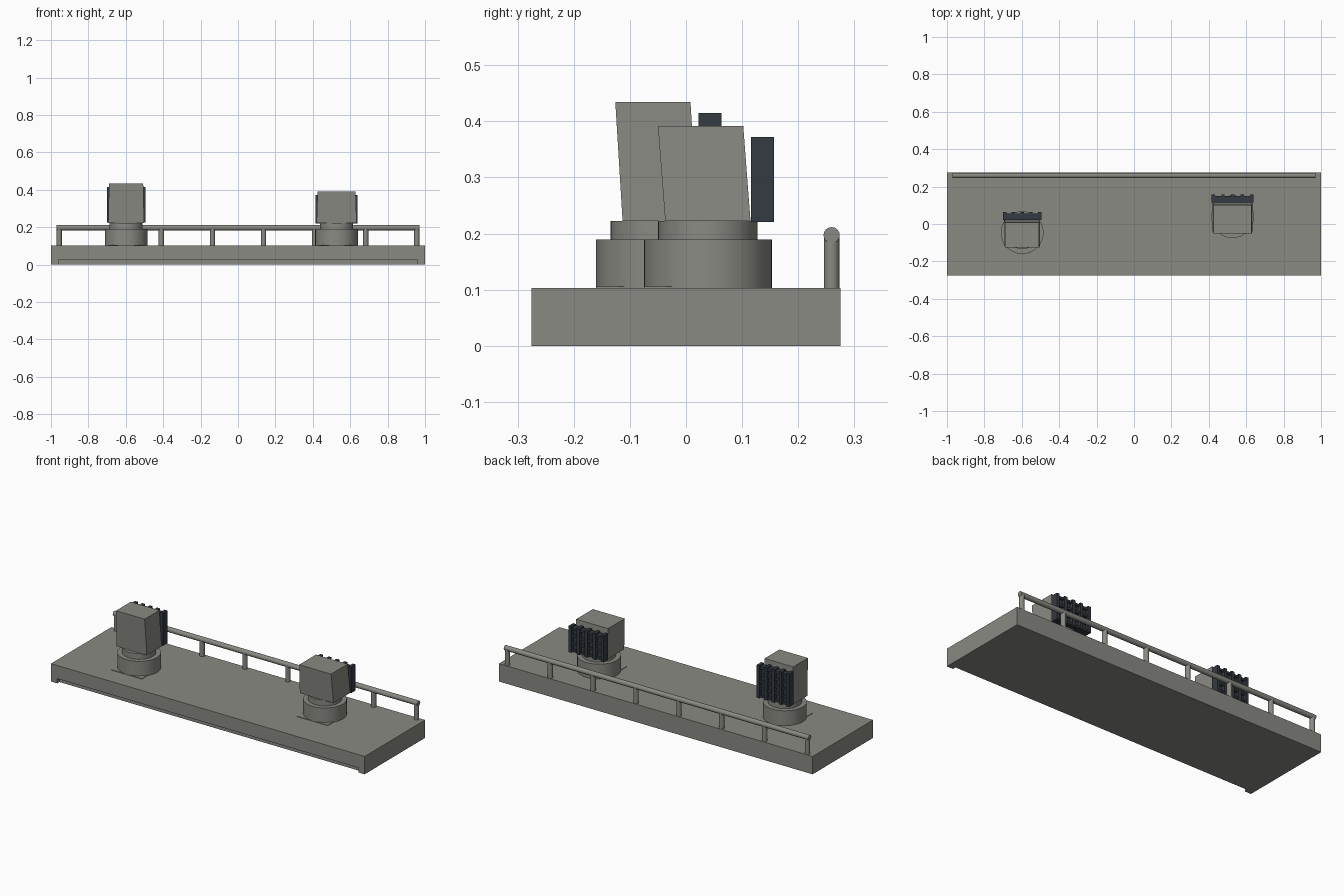
import bpy, bmesh, math
from mathutils import Matrix

if "Cube" in bpy.data.objects:
    bpy.data.objects.remove(bpy.data.objects["Cube"])


def material(name, rgb):
    m = bpy.data.materials.new(name)
    m.diffuse_color = (*rgb, 1)
    m.use_nodes = True
    m.node_tree.nodes["Principled BSDF"].inputs["Base Color"].default_value = m.diffuse_color
    return m


GREY = material("warm_grey", (0.25, 0.255, 0.225))
DARK = material("dark_slate", (0.035, 0.043, 0.055))


def finish(name, bm, mat, smooth=False):
    bmesh.ops.recalc_face_normals(bm, faces=bm.faces)
    me = bpy.data.meshes.new(name)
    bm.to_mesh(me)
    bm.free()
    me.materials.append(mat)
    ob = bpy.data.objects.new(name, me)
    bpy.context.collection.objects.link(ob)
    if smooth:
        bpy.ops.object.select_all(action='DESELECT')
        ob.select_set(True)
        bpy.context.view_layer.objects.active = ob
        bpy.ops.object.shade_smooth_by_angle(angle=math.radians(35))
    return ob


def add_box(bm, x0, x1, y0, y1, z0, z1):
    m = Matrix.Translation(((x0 + x1) / 2, (y0 + y1) / 2, (z0 + z1) / 2))
    m = m @ Matrix.Diagonal((x1 - x0, y1 - y0, z1 - z0, 1))
    return bmesh.ops.create_cube(bm, size=1, matrix=m)["verts"]


def add_cylinder(bm, x, y, z0, z1, r, n=48):
    bmesh.ops.create_cone(bm, cap_ends=True, segments=n, radius1=r, radius2=r,
                          depth=z1 - z0, matrix=Matrix.Translation((x, y, (z0 + z1) / 2)))


# Deck slab with a shallow recess along the lower front edge
DECK = 0.103
outline = [(-1, 0), (-0.96, 0), (-0.96, 0.027), (0.96, 0.027), (0.96, 0), (1, 0), (1, DECK), (-1, DECK)]
bm = bmesh.new()
face = bm.faces.new([bm.verts.new((x, -0.275, z)) for x, z in outline])
lip = bmesh.ops.extrude_face_region(bm, geom=[face])["geom"]
bmesh.ops.translate(bm, vec=(0, 0.02, 0), verts=[v for v in lip if isinstance(v, bmesh.types.BMVert)])
finish("deck_front_lip", bm, GREY)
bm = bmesh.new()
add_box(bm, -1, 1, -0.255, 0.275, 0, DECK)
finish("deck", bm, GREY)

# Railing along the back edge
RAIL_Y, RAIL_Z, RAIL_R = 0.2595, 0.197, 0.0145
bm = bmesh.new()
bmesh.ops.create_cone(bm, cap_ends=True, segments=16, radius1=RAIL_R, radius2=RAIL_R, depth=1.94,
                      matrix=Matrix.Translation((0, RAIL_Y, RAIL_Z)) @ Matrix.Rotation(math.pi / 2, 4, 'Y'))
finish("railing_bar", bm, GREY, True)
bm = bmesh.new()
for i in range(8):
    add_cylinder(bm, -0.956 + i * 1.912 / 7, RAIL_Y, DECK, RAIL_Z, 0.014, 16)
finish("railing_posts", bm, GREY, True)


def turret(side, cx, cy, head_w, y_front, y_back, top, panel_w, panel_y, panel_z, rows):
    # Round pedestal, neck and thin foot plate
    bm = bmesh.new()
    add_cylinder(bm, cx, cy, DECK, 0.189, 0.114)
    add_cylinder(bm, cx, cy, 0.189, 0.222, 0.0885)
    finish(side + "_pedestal", bm, GREY, True)
    bm = bmesh.new()
    add_box(bm, cx - 0.097, cx + 0.097, cy - 0.114, cy, DECK, 0.106)
    finish(side + "_foot_plate", bm, GREY)

    # Head block leaning forward and narrowing slightly at the top
    bm = bmesh.new()
    for v in add_box(bm, cx - head_w, cx + head_w, y_front, y_back, 0.222, top):
        if v.co.z > 0.3:
            v.co.y -= 0.013
            v.co.x = cx + (v.co.x - cx) * 0.95
    finish(side + "_head", bm, GREY)

    # Ribbed panel on the back of the head
    z0, z1 = panel_z
    y0, y1 = panel_y
    ym = y0 + (y1 - y0) * 0.55
    bm = bmesh.new()
    add_box(bm, cx - panel_w, cx + panel_w, y0, ym, z0, z1 - 0.008)
    t = 0.018
    for i in range(5):
        x = cx - panel_w + i * (2 * panel_w - t) / 4
        add_box(bm, x, x + t, y0, y1, z0, z1)
    for i in range(rows + 1):
        z = z0 + 0.004 + i * (z1 - z0 - 0.012 - t * 0.7) / rows
        add_box(bm, cx - panel_w, cx + panel_w, ym - 0.002, y1 - 0.006, z, z + t * 0.7)
    finish(side + "_back_panel", bm, DARK)


turret("left", -0.598, -0.046, 0.096, -0.113, 0.021, 0.434, 0.103, (0.022, 0.063), (0.226, 0.415), 4)
turret("right", 0.527, 0.039, 0.107, -0.037, 0.115, 0.392, 0.112, (0.116, 0.157), (0.221, 0.372), 3)
